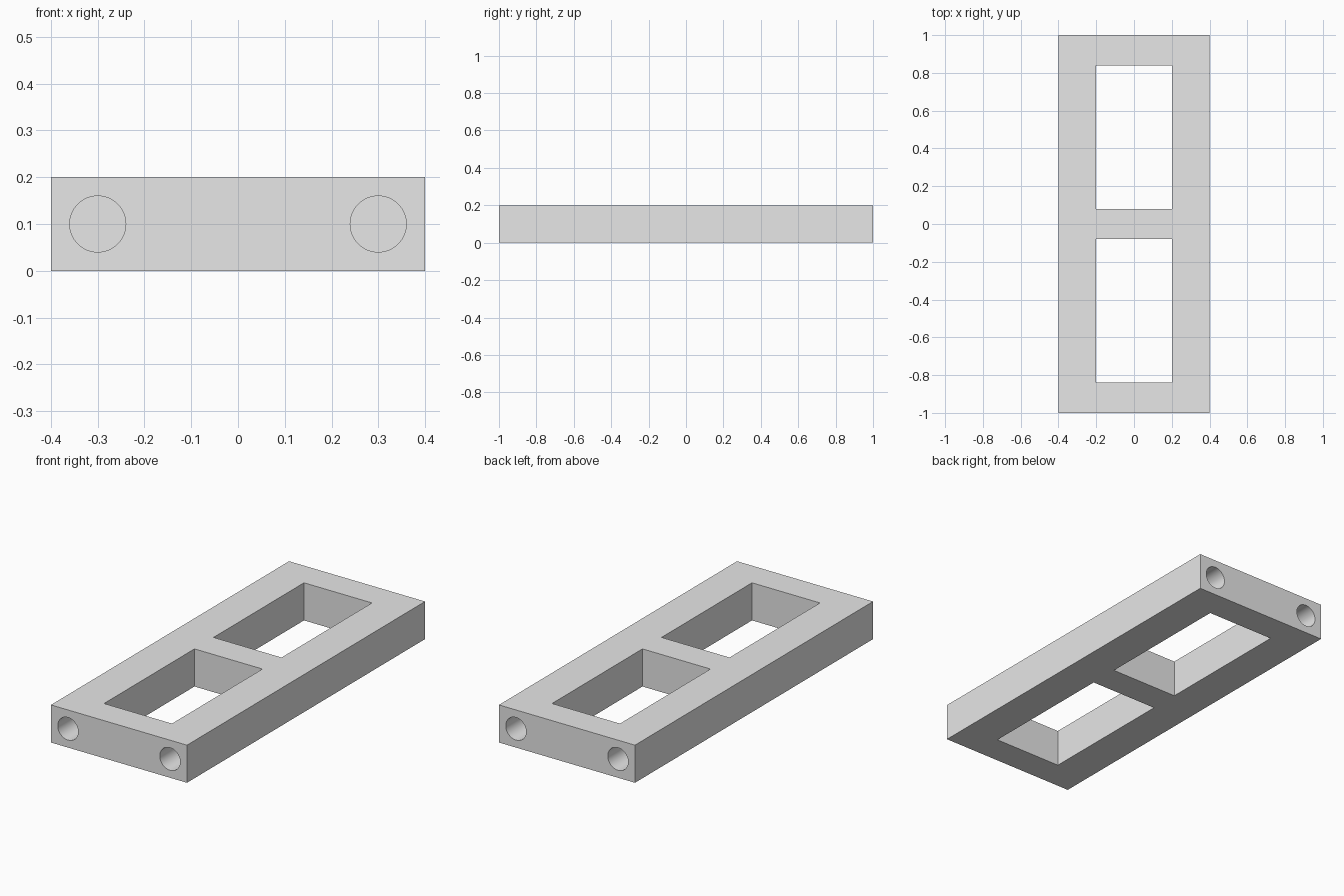
import bpy
import math

# Remove the default cube
cube = bpy.data.objects.get("Cube")
if cube:
    bpy.data.objects.remove(cube, do_unlink=True)

# Single flat colour
grey = bpy.data.materials.new("light_grey")
grey.use_nodes = True
colour = (0.8, 0.8, 0.8, 1)
grey.diffuse_color = colour
grey.node_tree.nodes["Principled BSDF"].inputs["Base Color"].default_value = colour

LENGTH, WIDTH, HEIGHT = 2.0, 0.8, 0.2
MID = HEIGHT / 2
HOLE_DEPTH = 0.4


def box(name, size, location):
    bpy.ops.mesh.primitive_cube_add(size=1, location=location)
    ob = bpy.context.object
    ob.name = name
    ob.scale = size
    bpy.ops.object.transform_apply(location=False, rotation=False, scale=True)
    ob.data.materials.append(grey)
    return ob


def bore(name, location):
    bpy.ops.mesh.primitive_cylinder_add(vertices=64, radius=0.06, depth=2 * HOLE_DEPTH,
                                        location=location, rotation=(math.pi / 2, 0, 0))
    ob = bpy.context.object
    ob.name = name
    ob.data.materials.append(grey)
    return ob


# Main block
frame = box("frame", (WIDTH, LENGTH, HEIGHT), (0, 0, MID))

# Two rectangular windows and a blind round hole at each end of both rails
cutters = []
for end, side in (("front", -1), ("back", 1)):
    cutters.append(box(end + "_window_cutter", (0.4, 0.76, 2 * HEIGHT), (0, side * 0.46, MID)))
    for rail, x in (("right", -0.3), ("left", 0.3)):
        cutters.append(bore(f"{end}_{rail}_hole_cutter", (x, side * LENGTH / 2, MID)))

# Cut the openings, then discard the cutters
bpy.ops.object.select_all(action="DESELECT")
frame.select_set(True)
bpy.context.view_layer.objects.active = frame
for cutter in cutters:
    cutter.hide_render = True
    cut = frame.modifiers.new(cutter.name, "BOOLEAN")
    cut.operation = "DIFFERENCE"
    cut.solver = "EXACT"
    cut.object = cutter
    bpy.ops.object.modifier_apply(modifier=cut.name)
    bpy.data.objects.remove(cutter, do_unlink=True)

# Smooth bore walls, crisp edges elsewhere
bpy.ops.object.shade_smooth_by_angle(angle=math.radians(30))
